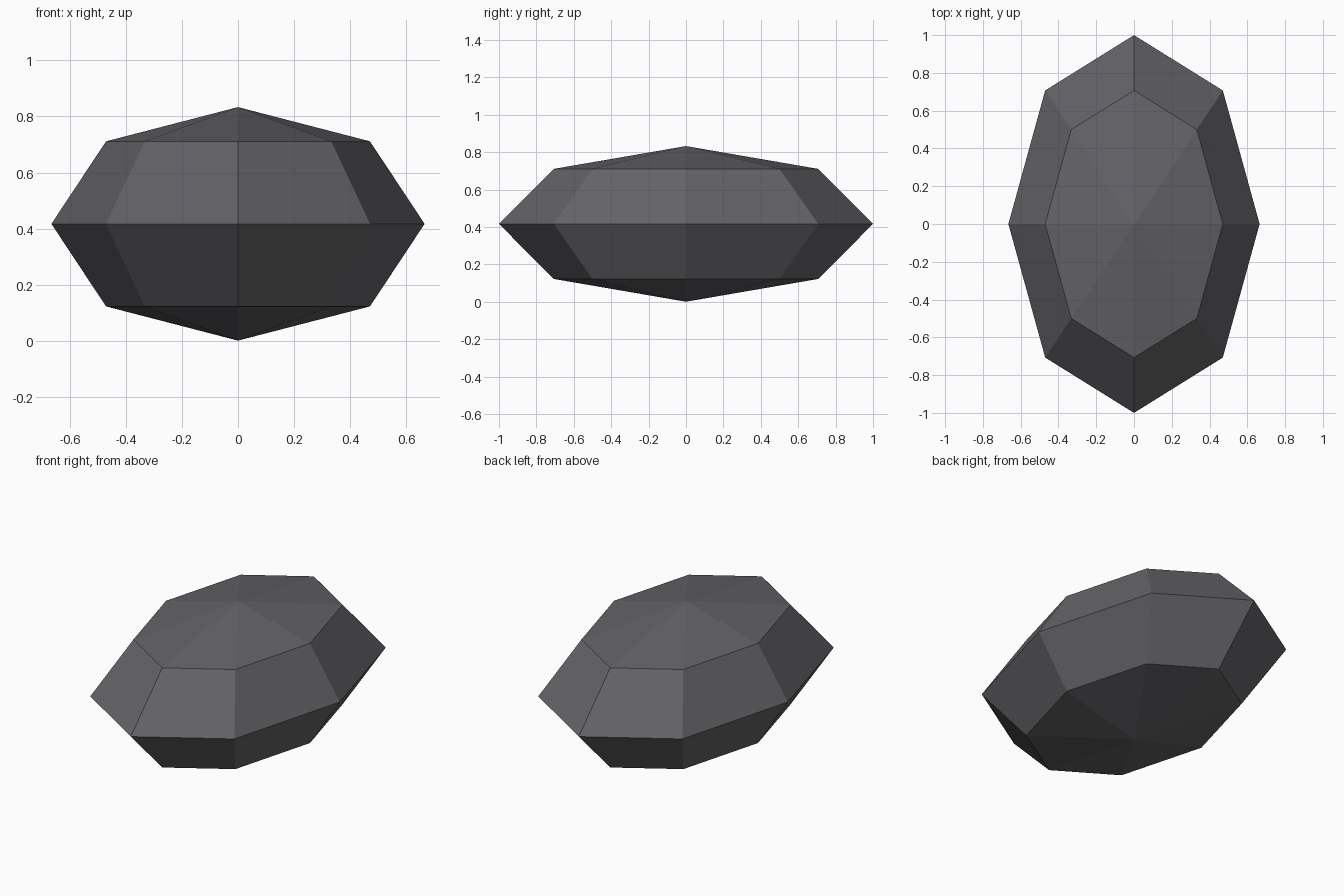
import bpy

if "Cube" in bpy.data.objects:
    bpy.data.objects.remove(bpy.data.objects["Cube"])

# Dark grey stone colour
stone_mat = bpy.data.materials.new("dark_grey_stone")
stone_mat.diffuse_color = (0.125, 0.125, 0.135, 1.0)
stone_mat.use_nodes = True
stone_mat.node_tree.nodes["Principled BSDF"].inputs["Base Color"].default_value = stone_mat.diffuse_color

# Faceted stone: a low-poly sphere flattened and stretched front to back
bpy.ops.mesh.primitive_uv_sphere_add(segments=8, ring_count=4, radius=1.0,
                                     location=(0, 0, 0.417))
stone = bpy.context.object
stone.name = "faceted_stone"
stone.scale = (0.665, 1.0, 0.416)
bpy.ops.object.transform_apply(location=False, rotation=False, scale=True)
bpy.ops.object.shade_flat()
stone.data.materials.append(stone_mat)
